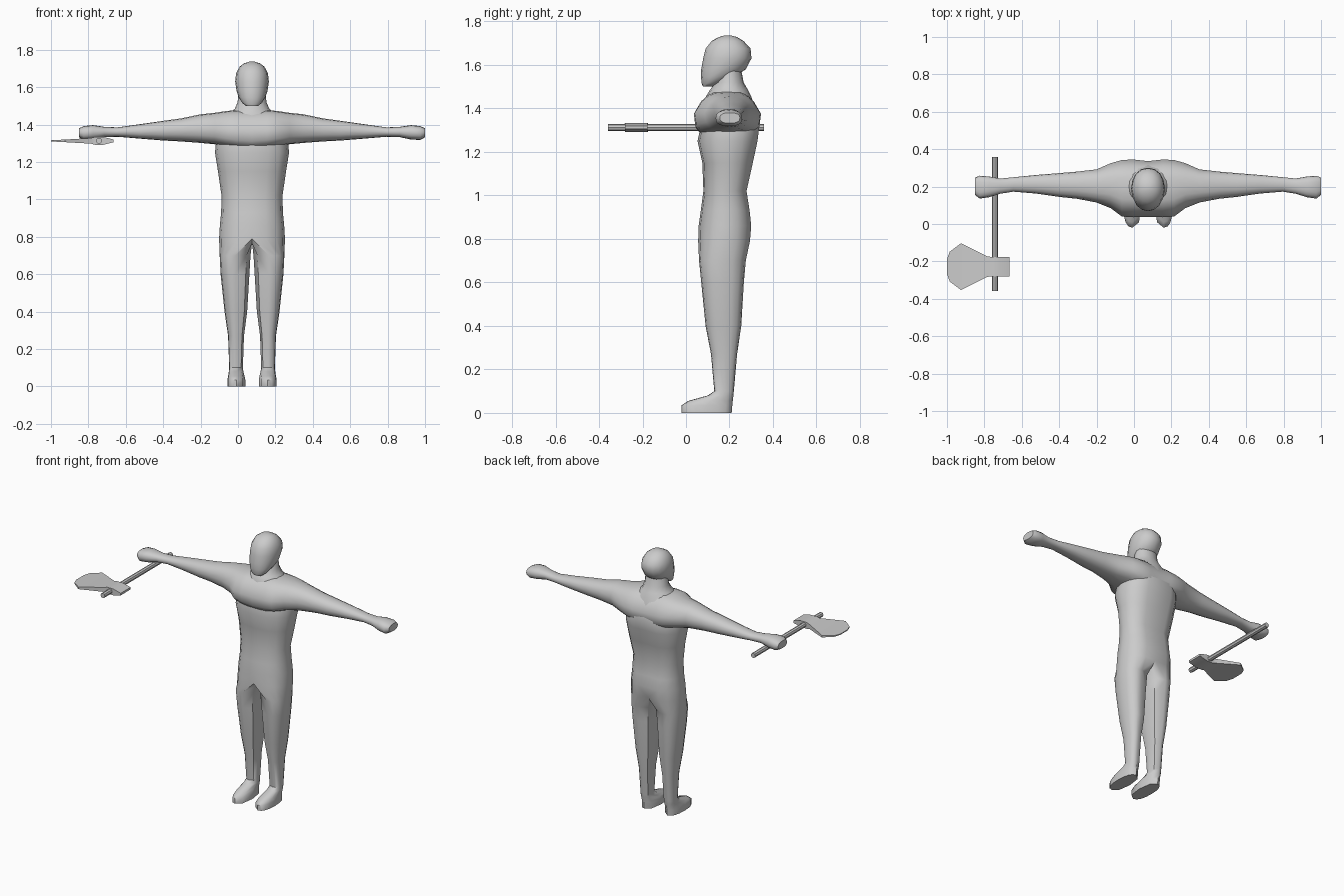
import bpy, bmesh, math
from mathutils import Matrix

cube = bpy.data.objects.get("Cube")
if cube:
    bpy.data.objects.remove(cube)

grey = bpy.data.materials.new("plain_grey")
grey.use_nodes = True
grey.diffuse_color = (0.6, 0.6, 0.6, 1)
grey.node_tree.nodes["Principled BSDF"].inputs["Base Color"].default_value = (0.6, 0.6, 0.6, 1)

MID = 0.075  # x of the figure's centre line


def spow(v, p):
    return math.copysign(abs(v) ** p, v)


def finish(name, bm, x=MID, mirror=False, angle=50):
    if mirror:
        bmesh.ops.mirror(bm, geom=bm.verts[:] + bm.edges[:] + bm.faces[:],
                         matrix=Matrix.Identity(4), merge_dist=0.0005, axis='X')
    bmesh.ops.recalc_face_normals(bm, faces=bm.faces[:])
    mesh = bpy.data.meshes.new(name)
    bm.to_mesh(mesh)
    bm.free()
    mesh.materials.append(grey)
    ob = bpy.data.objects.new(name, mesh)
    ob.location.x = x
    bpy.context.collection.objects.link(ob)
    bpy.ops.object.select_all(action='DESELECT')
    ob.select_set(True)
    bpy.context.view_layer.objects.active = ob
    bpy.ops.object.shade_smooth_by_angle(angle=math.radians(angle))
    return ob


def bridge(bm, a, b, closed=True):
    n = len(a)
    for i in range(n if closed else n - 1):
        j = (i + 1) % n
        bm.faces.new((a[i], a[j], b[j], b[i]))


def loft(bm, rings, cap_start=False, cap_end=False, closed=True):
    for a, b in zip(rings, rings[1:]):
        bridge(bm, a, b, closed)
    if cap_start:
        bm.faces.new(rings[0])
    if cap_end:
        bm.faces.new(rings[-1])


def flat_ring(bm, z, x0, x1, yf, yb, angles, p=0.85):
    cx, rx, cy, ry = (x0 + x1) / 2, (x1 - x0) / 2, (yf + yb) / 2, (yb - yf) / 2
    return [bm.verts.new((cx + rx * spow(math.cos(a), p),
                          cy + ry * spow(math.sin(a), p), z)) for a in angles]


# Lower body: half torso strip that splits into one leg and foot, then mirrored
HALF = [math.radians(-90 + 22.5 * i) for i in range(9)]
LEG = HALF + [math.radians(a) for a in (135, 180, 225)]
TORSO = [  # z, half width, front, back
    (1.42, 0.15, 0.10, 0.31), (1.33, 0.19, 0.07, 0.348), (1.25, 0.198, 0.053, 0.338),
    (1.15, 0.182, 0.075, 0.315), (1.02, 0.163, 0.08, 0.285), (0.93, 0.165, 0.068, 0.30),
    (0.86, 0.172, 0.058, 0.308), (0.79, 0.176, 0.056, 0.302)]
LEGS = [  # z, inner, outer, front, back
    (0.70, 0.008, 0.173, 0.06, 0.275), (0.6, 0.014, 0.168, 0.07, 0.266),
    (0.4, 0.026, 0.147, 0.09, 0.254), (0.27, 0.043, 0.128, 0.115, 0.235),
    (0.10, 0.049, 0.122, 0.13, 0.22), (0.08, 0.046, 0.124, 0.10, 0.218),
    (0.055, 0.040, 0.128, 0.01, 0.215), (0.035, 0.036, 0.132, -0.02, 0.213),
    (0.0, 0.036, 0.132, -0.02, 0.21)]
bm = bmesh.new()
torso = []
for z, w, yf, yb in TORSO:
    ring = flat_ring(bm, z, -w, w, yf, yb, HALF)
    ring[0].co.x = ring[-1].co.x = 0
    ring[-1].co.y -= 0.012  # spine groove
    torso.append(ring)
loft(bm, torso, closed=False)
crotch = [bm.verts.new((0, y, 0.765)) for y in (0.24, 0.18, 0.12)]
legs = [torso[-1] + crotch]
legs += [flat_ring(bm, z, a, b, yf, yb, LEG) for z, a, b, yf, yb in LEGS]
loft(bm, legs, cap_end=True)
finish("torso_and_legs", bm, mirror=True)

# Chest, shoulders, arms and hands: one half lofted sideways, then mirrored
ARM = [  # x, front, back, bottom, top, squareness, top taper
    (0.0, 0.038, 0.336, 1.265, 1.475, 0.6, 0.32), (0.08, 0.036, 0.345, 1.272, 1.478, 0.6, 0.32),
    (0.14, 0.04, 0.342, 1.285, 1.472, 0.6, 0.32), (0.2, 0.085, 0.325, 1.295, 1.463, 0.7, 0.25),
    (0.275, 0.115, 0.292, 1.302, 1.455, 0.8, 0.1), (0.38, 0.135, 0.28, 1.31, 1.433, 0.9, 0),
    (0.475, 0.145, 0.272, 1.315, 1.42, 0.9, 0), (0.6, 0.163, 0.262, 1.325, 1.402, 0.9, 0),
    (0.72, 0.173, 0.25, 1.335, 1.385, 0.9, 0), (0.79, 0.162, 0.243, 1.333, 1.388, 0.9, 0),
    (0.85, 0.143, 0.254, 1.32, 1.397, 0.85, 0), (0.9, 0.136, 0.258, 1.318, 1.392, 0.8, 0),
    (0.925, 0.155, 0.248, 1.332, 1.38, 0.8, 0)]
bm = bmesh.new()
rings = []
for x, yf, yb, zb, zt, p, taper in ARM:
    ring = []
    for i in range(16):
        a = math.tau * i / 16
        c, s = spow(math.cos(a), p), spow(math.sin(a), p)
        ring.append(bm.verts.new((x, (yf + yb) / 2 + (yb - yf) / 2 * c * (1 - taper * max(0, s)),
                                  (zb + zt) / 2 + (zt - zb) / 2 * s)))
    rings.append(ring)
loft(bm, rings, cap_end=True)
finish("chest_and_arms", bm, mirror=True)

# Neck and head: upright lofts
ROUND = [math.tau * i / 16 for i in range(16)]


def upright(name, rows, p):
    bm = bmesh.new()
    loft(bm, [flat_ring(bm, z, -w, w, yf, yb, ROUND, p) for z, w, yf, yb in rows], True, True)
    return finish(name, bm)


upright("neck", [(1.41, 0.17, 0.085, 0.315), (1.455, 0.125, 0.092, 0.30), (1.485, 0.092, 0.11, 0.285),
                 (1.52, 0.077, 0.135, 0.265), (1.6, 0.07, 0.15, 0.25)], 1)
upright("head", [(1.5, 0.032, 0.078, 0.12), (1.515, 0.052, 0.072, 0.155), (1.545, 0.071, 0.069, 0.225),
                 (1.58, 0.083, 0.07, 0.275), (1.63, 0.09, 0.079, 0.301), (1.675, 0.085, 0.09, 0.297),
                 (1.71, 0.066, 0.118, 0.265), (1.728, 0.042, 0.15, 0.235), (1.736, 0.015, 0.18, 0.205)], 0.95)

# Axe handle: thin eight-sided rod
AXE_X, AXE_Z = -0.743, 1.313
bm = bmesh.new()
bmesh.ops.create_cone(bm, cap_ends=True, segments=8, radius1=0.016, radius2=0.016, depth=0.715,
                      matrix=Matrix.Translation((0, 0, AXE_Z)) @ Matrix.Rotation(math.pi / 2, 4, 'X'))
finish("axe_handle", bm, x=AXE_X, angle=30)

# Axe head: wedge thickest at the handle, thin at the blade edge
OUTLINE = [  # x, half length, half thickness
    (-0.665, 0.052, 0.007), (-0.72, 0.052, 0.021), (-0.765, 0.052, 0.021),
    (-0.785, 0.055, 0.015), (-0.925, 0.125, 0.007), (-0.985, 0.08, 0.004), (-1.0, 0.04, 0.003)]
bm = bmesh.new()
rings = [[bm.verts.new((x, -0.228 + sy * h, AXE_Z + sz * t))
          for sy, sz in ((-1, -1), (1, -1), (1, 1), (-1, 1))] for x, h, t in OUTLINE]
loft(bm, rings, True, True)
finish("axe_head", bm, x=0, angle=20)
